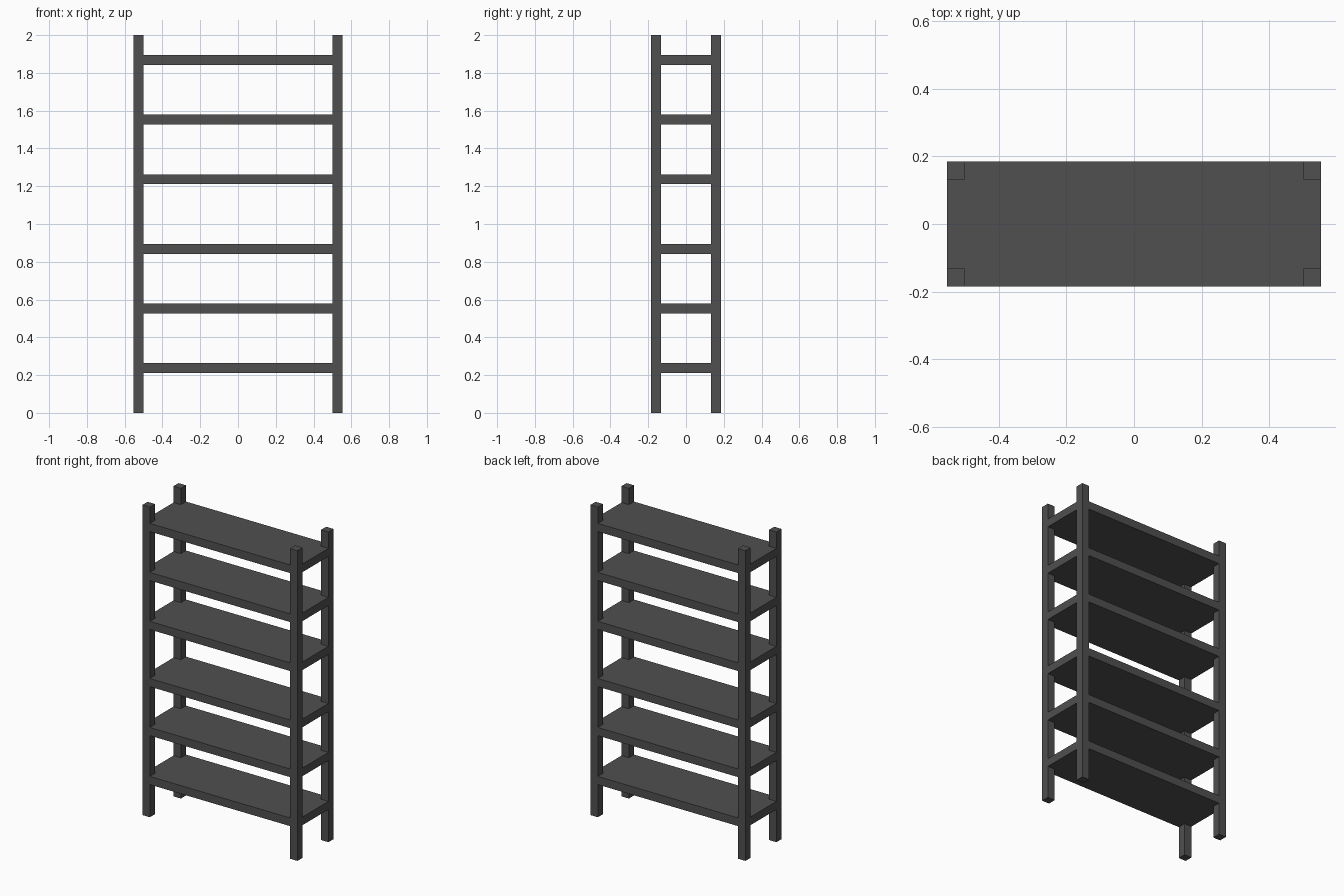
import bpy
import bmesh

cube = bpy.data.objects.get("Cube")
if cube:
    bpy.data.objects.remove(cube, do_unlink=True)

U = 2 / 38                      # thickness of posts and boards
HALF_X, HALF_Y = 10.5 * U, 3.5 * U

metal = bpy.data.materials.new("dark grey")
metal.use_nodes = True
color = (0.08, 0.08, 0.08, 1)
metal.diffuse_color = color
metal.node_tree.nodes["Principled BSDF"].inputs["Base Color"].default_value = color


def prism(name, outline, bottom, top):
    """Extrude a flat outline upwards into a solid part."""
    bm = bmesh.new()
    face = bm.faces.new([bm.verts.new((x, y, bottom)) for x, y in outline])
    grown = bmesh.ops.extrude_face_region(bm, geom=[face])["geom"]
    verts = [v for v in grown if isinstance(v, bmesh.types.BMVert)]
    bmesh.ops.translate(bm, verts=verts, vec=(0, 0, top - bottom))
    bmesh.ops.recalc_face_normals(bm, faces=bm.faces)
    mesh = bpy.data.meshes.new(name)
    bm.to_mesh(mesh)
    bm.free()
    mesh.materials.append(metal)
    obj = bpy.data.objects.new(name, mesh)
    bpy.context.collection.objects.link(obj)
    return obj


# Four corner posts
inner_x, inner_y = HALF_X - U, HALF_Y - U
for side, sx in (("left", 1), ("right", -1)):
    for end, sy in (("front", -1), ("back", 1)):
        a, b = sx * inner_x, sx * HALF_X
        c, d = sy * inner_y, sy * HALF_Y
        prism(f"{end}_{side}_post", [(a, c), (b, c), (b, d), (a, d)], 0, 2)

# Shelf boards, notched at the corners to sit flush around the posts
notched = []
for sx, sy in ((1, 1), (-1, 1), (-1, -1), (1, -1)):
    corner = [(sx * HALF_X, sy * inner_y),
              (sx * inner_x, sy * inner_y),
              (sx * inner_x, sy * HALF_Y)]
    notched += corner if sx * sy > 0 else corner[::-1]

for i, level in enumerate((4, 10, 16, 23, 29, 35), start=1):
    prism(f"shelf_{i}", notched, level * U, (level + 1) * U)
